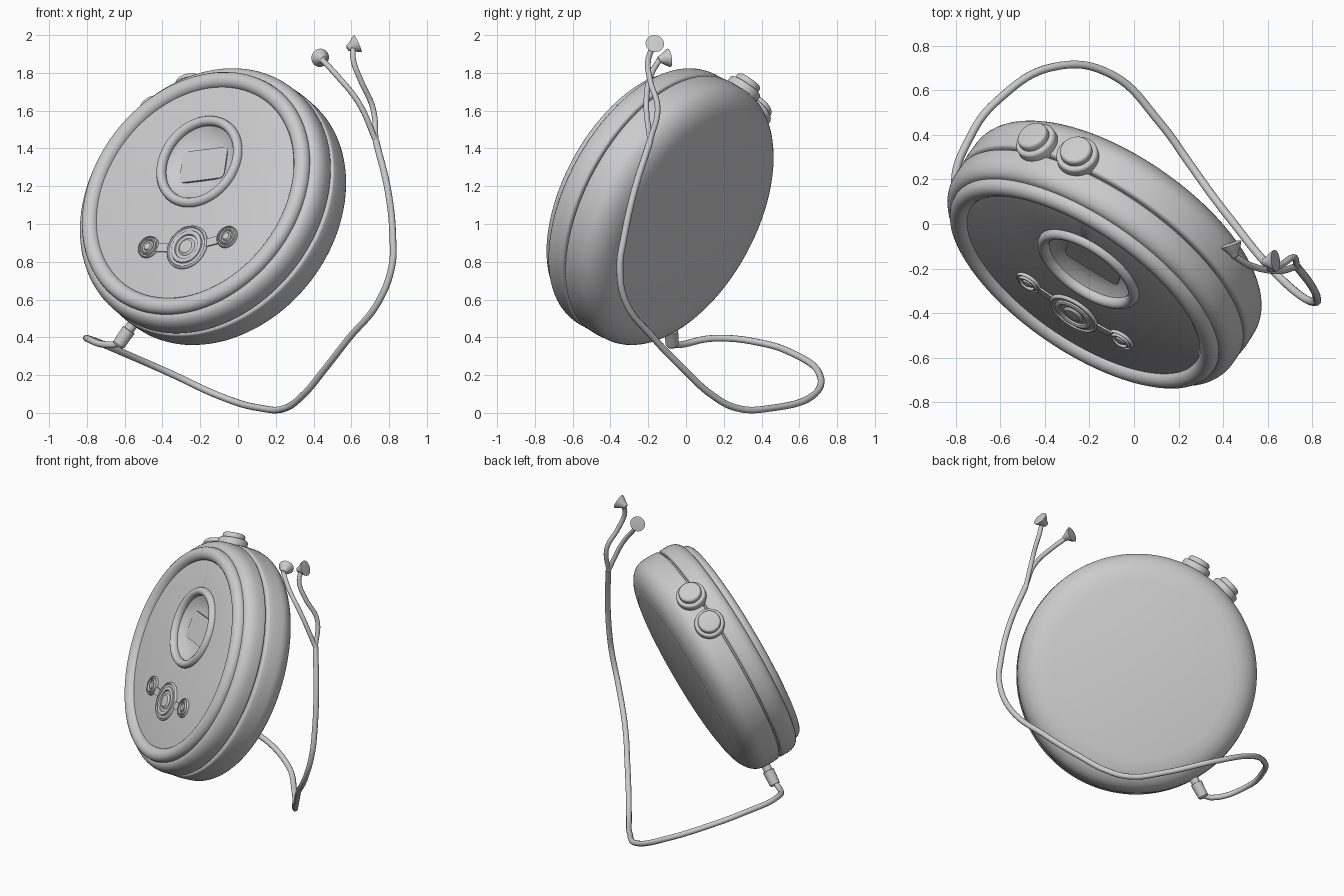
import bpy, bmesh, math
from mathutils import Matrix, Vector

if "Cube" in bpy.data.objects:
    bpy.data.objects.remove(bpy.data.objects["Cube"])

GREY = (0.6, 0.6, 0.6, 1)
mat = bpy.data.materials.new("plain_grey")
mat.use_nodes = True
mat.diffuse_color = GREY
mat.node_tree.nodes["Principled BSDF"].inputs["Base Color"].default_value = GREY


def frame(origin, normal, up):
    """Matrix whose z axis is the normal and whose y axis is close to up."""
    z = Vector(normal).normalized()
    x = Vector(up).cross(z).normalized()
    y = z.cross(x)
    m = Matrix((x, y, z)).transposed().to_4x4()
    m.translation = origin
    return m


def finish(name, bm, matrix, angle=35):
    bmesh.ops.remove_doubles(bm, verts=bm.verts, dist=1e-5)
    bmesh.ops.recalc_face_normals(bm, faces=bm.faces)
    me = bpy.data.meshes.new(name)
    bm.to_mesh(me)
    bm.free()
    smooth(me, angle)
    me.materials.append(mat)
    ob = bpy.data.objects.new(name, me)
    bpy.context.collection.objects.link(ob)
    ob.matrix_world = matrix
    return ob


def smooth(me, angle=35):
    for p in me.polygons:
        p.use_smooth = True
    me.set_sharp_from_angle(angle=math.radians(angle))


def lathe(name, profile, matrix, steps=64, angle=35):
    """Turn a (radius, height) profile about the local z axis."""
    bm = bmesh.new()
    vs = [bm.verts.new((r, 0, h)) for r, h in profile]
    es = [bm.edges.new(p) for p in zip(vs, vs[1:])]
    bmesh.ops.spin(bm, geom=vs + es, cent=(0, 0, 0), axis=(0, 0, 1),
                   angle=math.tau, steps=steps, use_merge=True)
    return finish(name, bm, matrix, angle)


def arc(cr, ch, rad_r, rad_h, a0, a1, n=8):
    """Elliptical arc for rounding a profile."""
    out = []
    for i in range(n + 1):
        a = math.radians(a0 + (a1 - a0) * i / n)
        out.append((cr + rad_r * math.cos(a), ch + rad_h * math.sin(a)))
    return out


def tube(name, points, radius):
    cu = bpy.data.curves.new(name, "CURVE")
    cu.dimensions = "3D"
    cu.bevel_depth = radius
    cu.bevel_resolution = 3
    cu.resolution_u = 8
    cu.use_fill_caps = True
    sp = cu.splines.new("BEZIER")
    sp.bezier_points.add(len(points) - 1)
    for bp, co in zip(sp.bezier_points, points):
        bp.co = co
        bp.handle_left_type = bp.handle_right_type = "AUTO"
    cu.materials.append(mat)
    ob = bpy.data.objects.new(name, cu)
    bpy.context.collection.objects.link(ob)
    return ob


# Tilted frame of the round player
BODY = frame((-0.13, -0.13, 1.09), (-0.517, -0.753, 0.407), (0.119, 0.384, 0.916))
PANEL = 0.186


def on_panel(x, y, h=0.0):
    return BODY @ Matrix.Translation((x, y, PANEL + h))


# Back shell with a wide rounded edge
back = [(0, -0.22), (0.57, -0.22)] + arc(0.57, -0.08, 0.185, 0.135, -80, 0, 10)
back += [(0.757, -0.02)] + arc(0.735, 0.01, 0.02, 0.015, 0, 90, 4) + [(0, 0.025)]
lathe("back_shell", back, BODY, 128)

# Front shell, ending in the flat panel
front = [(0, 0.02), (0.725, 0.02), (0.725, 0.035)]
front += arc(0.738, 0.05, 0.015, 0.015, -90, 0, 4)
front += arc(0.70, 0.09, 0.053, 0.08, 0, 90, 8)
front += [(0.69, PANEL - 0.02), (0.61, PANEL), (0, PANEL)]
shell = lathe("front_shell", front, BODY, 128)

# Round dish sunk into the panel
dish = [(0, -0.055), (0.12, -0.05), (0.18, -0.035), (0.225, 0.0), (0.225, 0.1), (0, 0.1)]
cutter = lathe("dish_cutter", dish, on_panel(0, 0.18))
cutter.hide_render = True
mod = shell.modifiers.new("dish", "BOOLEAN")
mod.operation = "DIFFERENCE"
mod.solver = "EXACT"
mod.object = cutter
bpy.context.view_layer.update()
deps = bpy.context.evaluated_depsgraph_get()
cut_mesh = bpy.data.meshes.new_from_object(shell.evaluated_get(deps))
shell.modifiers.clear()
shell.data = cut_mesh
smooth(cut_mesh, 30)
bpy.data.objects.remove(cutter)

# Raised rim around the panel and around the display
lathe("panel_rim", arc(0.655, PANEL - 0.01, 0.045, 0.045, 0, 360, 16), BODY, 128)
lathe("display_rim", arc(0.237, 0, 0.026, 0.03, 0, 360, 14), on_panel(0, 0.18), 96)


def slab(name, sx, sy, sz, matrix, bevel):
    bm = bmesh.new()
    bmesh.ops.create_cube(bm, size=1, matrix=Matrix.Diagonal((sx, sy, sz, 1)))
    sides = [e for e in bm.edges if abs(e.verts[0].co.z - e.verts[1].co.z) > sz / 2]
    bmesh.ops.bevel(bm, geom=sides, offset=bevel, segments=4, profile=0.5, affect="EDGES")
    return finish(name, bm, matrix)


# Rectangular screen in the dish
slab("screen", 0.28, 0.18, 0.03, on_panel(0, 0.18, -0.052), 0.025)


# Control cluster: a large pad between two small ones
def control(name, x, y, r):
    m = on_panel(x, y)
    pad = [(0, 0.008), (r * 0.88, 0.008)] + arc(r * 0.92, 0, r * 0.08, 0.014, 90, 0, 4)
    lathe(name + "_pad", pad + [(r, -0.01), (0, -0.01)], m, 40)
    lathe(name + "_ring", arc(r * 0.65, 0.008, r * 0.11, 0.012, 0, 360, 10), m, 40)
    lathe(name + "_key", [(0, 0.02), (r * 0.3, 0.018), (r * 0.4, 0.008), (0, 0.0)], m, 32)


CY = -0.32
control("main_control", 0, CY, 0.125)
for side, label in ((-1, "right"), (1, "left")):
    control(label + "_control", side * 0.246, CY + 0.03, 0.062)
    link = on_panel(side * 0.15, CY + 0.015) @ Matrix.Rotation(side * 0.12, 4, "Z")
    slab(label + "_control_link", 0.14, 0.045, 0.016, link, 0.005)

# Two push buttons on the edge
for label, deg in (("upper_button", 110), ("lower_button", 127)):
    m = BODY @ Matrix.Rotation(math.radians(deg), 4, "Z")
    m = m @ Matrix.Translation((0.73, 0, -0.01)) @ Matrix.Rotation(math.pi / 2, 4, "Y")
    collar = [(0, 0), (0.095, 0)] + arc(0.08, 0.05, 0.015, 0.015, 0, 90, 4)
    cap = [(0.072, 0.065), (0.072, 0.085)] + arc(0.057, 0.085, 0.015, 0.015, 0, 90, 4)
    lathe(label, collar + cap + [(0, 0.102)], m, 40)

# Plug at the lower edge
plug_dir = Vector((-0.57, 0.05, -0.82))
plug = [(0, -0.03), (0.028, -0.03), (0.028, 0.03), (0.037, 0.032), (0.034, 0.125),
        (0.026, 0.135), (0, 0.135)]
lathe("plug", plug, frame((-0.56, -0.08, 0.465), plug_dir, (0, 1, 0)), 24)

# Cord sweeping behind the player and up its side, then forking
split = (0.73, -0.19, 1.44)
tube("cord", [
    (-0.625, -0.075, 0.37), (-0.68, -0.05, 0.36), (-0.8, 0.15, 0.395), (-0.73, 0.4, 0.37),
    (-0.6, 0.565, 0.315), (-0.36, 0.705, 0.21), (-0.1, 0.67, 0.09), (0.12, 0.45, 0.025),
    (0.25, 0.27, 0.025), (0.35, 0.13, 0.1), (0.45, 0, 0.22), (0.587, -0.17, 0.395),
    (0.745, -0.32, 0.59), (0.815, -0.35, 0.78), (0.82, -0.33, 0.92),
    (0.795, -0.275, 1.17), split], 0.018)
tube("inner_branch", [split, (0.64, -0.21, 1.64), (0.52, -0.185, 1.79),
                      (0.445, -0.14, 1.87)], 0.015)
tube("outer_branch", [split, (0.715, -0.15, 1.61), (0.65, -0.19, 1.76),
                      (0.61, -0.2, 1.87), (0.61, -0.175, 1.94)], 0.015)

# Flared ear pieces
bud = [(0, -0.065), (0.016, -0.06), (0.025, -0.04), (0.044, -0.012), (0.049, 0), (0, 0.004)]
lathe("inner_earpiece", bud, frame((0.435, -0.09, 1.88), (-0.3, 0.9, 0.15), (0, 0, 1)), 32)
lathe("outer_earpiece", bud, frame((0.635, -0.165, 1.955), (0.9, 0.1, 0.4), (0, 0, 1)), 32)
